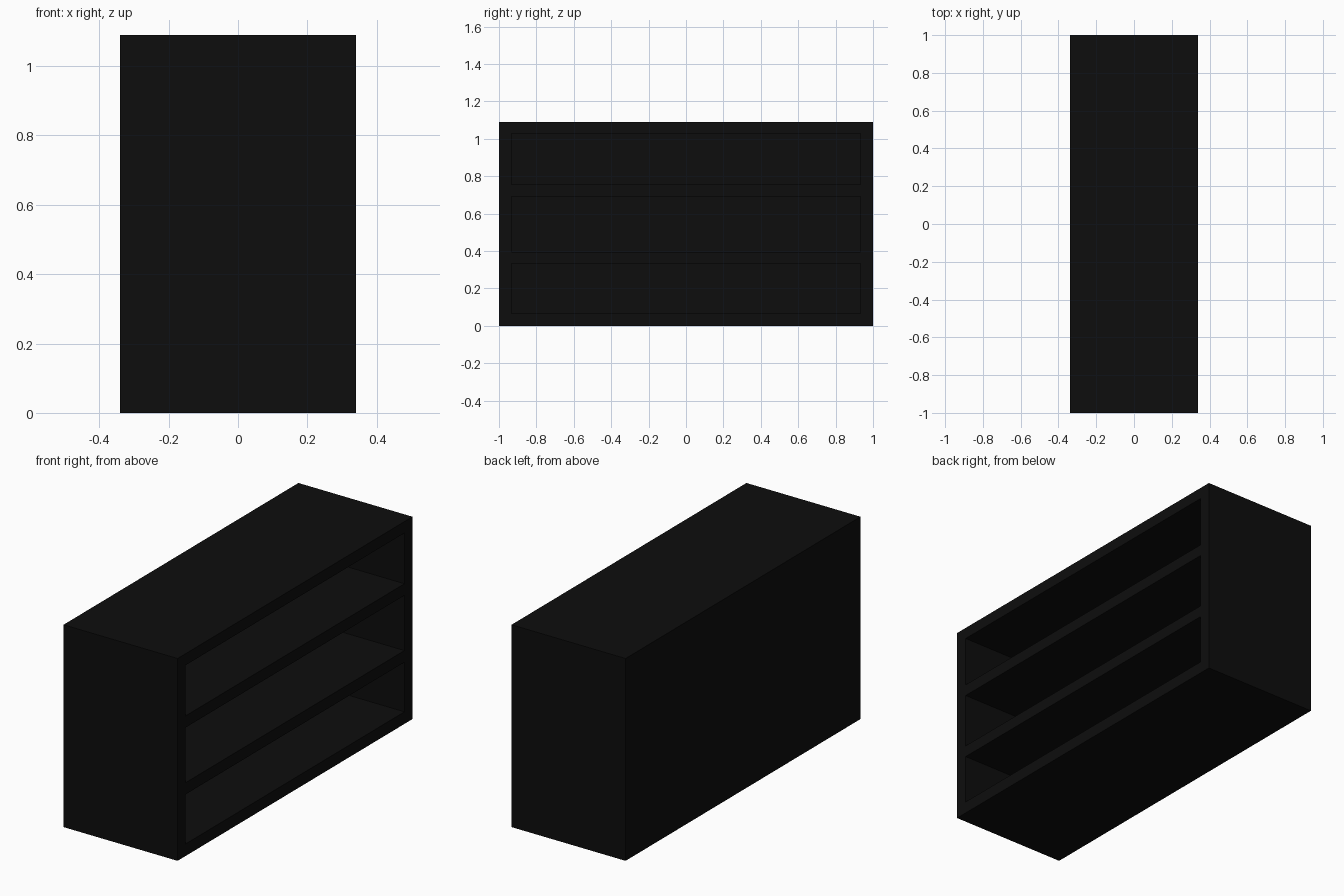
import bpy, bmesh
from mathutils import Matrix, Vector

if "Cube" in bpy.data.objects:
    bpy.data.objects.remove(bpy.data.objects["Cube"])

W, L, H = 0.68, 2.0, 1.09      # depth (x), length (y), height (z)
SIDE, BACK = 0.068, 0.06       # side and back board thickness
BAYS = [(0.065, 0.332), (0.395, 0.692), (0.755, 1.028)]  # open bays, low to high

black = bpy.data.materials.new("black")
black.diffuse_color = (0.004, 0.004, 0.004, 1)
black.use_nodes = True
black.node_tree.nodes["Principled BSDF"].inputs["Base Color"].default_value = black.diffuse_color

# Solid carcass block
bm = bmesh.new()
bmesh.ops.create_cube(bm, size=1, matrix=Matrix.Translation((0, 0, H / 2)) @ Matrix.Diagonal((W, L, H, 1)))


def cut(co, no):
    geom = bm.verts[:] + bm.edges[:] + bm.faces[:]
    bmesh.ops.bisect_plane(bm, geom=geom, plane_co=Vector(co), plane_no=Vector(no))


# Score the board lines
for s in (-1, 1):
    cut((0, s * (L / 2 - SIDE), 0), (0, 1, 0))
for bay in BAYS:
    for z in bay:
        cut((0, 0, z), (0, 0, 1))

# Push the open bays in from the +x side, leaving shelves and a back
bm.normal_update()
openings = []
for f in bm.faces:
    c = f.calc_center_median()
    if f.normal.x > 0.9 and abs(c.y) < 0.5 and any(a < c.z < b for a, b in BAYS):
        openings.append(f)
bmesh.ops.inset_individual(bm, faces=openings, thickness=0, depth=-(W - BACK))

me = bpy.data.meshes.new("bookcase")
bm.to_mesh(me)
bm.free()
me.materials.append(black)
obj = bpy.data.objects.new("bookcase", me)
bpy.context.collection.objects.link(obj)
